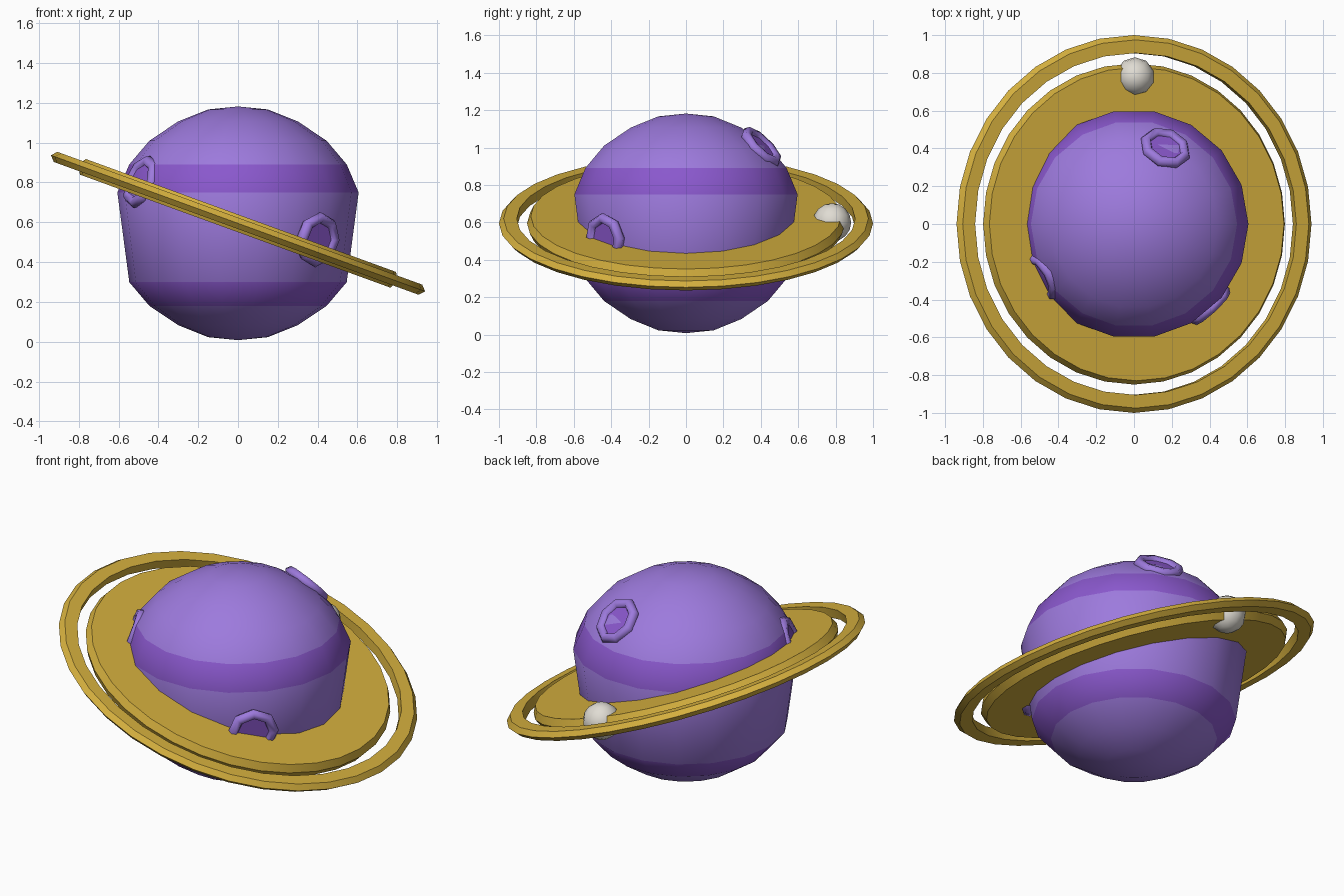
import bpy
import math
from mathutils import Vector

cube = bpy.data.objects.get("Cube")
if cube:
    bpy.data.objects.remove(cube, do_unlink=True)


def material(name, rgb):
    linear = [((c / 255 + 0.055) / 1.055) ** 2.4 for c in rgb] + [1]
    mat = bpy.data.materials.new(name)
    mat.use_nodes = True
    mat.diffuse_color = linear
    bsdf = next(n for n in mat.node_tree.nodes if n.type == "BSDF_PRINCIPLED")
    bsdf.inputs["Base Color"].default_value = linear
    bsdf.inputs["Roughness"].default_value = 0.8
    return mat


lilac = material("light purple", (157, 122, 221))
violet = material("deep purple", (138, 88, 205))
gold = material("gold", (212, 175, 62))
white = material("warm white", (224, 220, 211))

CENTER = Vector((0, 0, 0.595))
TILT = math.radians(20)


def smooth(obj, degrees):
    bpy.ops.object.select_all(action="DESELECT")
    obj.select_set(True)
    bpy.context.view_layer.objects.active = obj
    bpy.ops.object.shade_smooth_by_angle(angle=math.radians(degrees))


def lathe(name, profile, sides, mats, closed=False):
    """Revolve (radius, height) points, listed so that faces point outward."""
    verts, rings, faces = [], [], []
    for r, z in profile:
        count = sides if r > 0 else 1
        rings.append([len(verts) + i % count for i in range(sides)])
        for i in range(count):
            a = math.tau * i / sides
            verts.append((r * math.cos(a), r * math.sin(a), z))
    pairs = list(zip(rings, rings[1:]))
    if closed:
        pairs.append((rings[-1], rings[0]))
    for up, low in pairs:
        for i in range(sides):
            j = (i + 1) % sides
            loop = [up[i], low[i], low[j], up[j]]
            faces.append(list(dict.fromkeys(loop)))
    mesh = bpy.data.meshes.new(name)
    mesh.from_pydata(verts, [], faces)
    for mat in mats:
        mesh.materials.append(mat)
    obj = bpy.data.objects.new(name, mesh)
    bpy.context.collection.objects.link(obj)
    obj.location = CENTER
    return obj


# Planet body with a dark band above and below its straight waist
upper = [(0, 0.587), (0.15, 0.572), (0.30, 0.512), (0.445, 0.415),
         (0.546, 0.296), (0.606, 0.155)]
lower = [(r, -z) for r, z in reversed(upper[:-1])]
planet = lathe("planet", upper + lower, 18, [lilac, violet])
for face in planet.data.polygons:
    height = face.center.z
    face.material_index = int(0.18 < height < 0.29 or -0.41 < height < -0.30)
smooth(planet, 40)

# Tilted inner disc and outer ring, each with a pointed outer rim
for name, inner, outer, bevel, half in (("inner_disc", 0.48, 0.85, 0.02, 0.042),
                                        ("outer_ring", 0.905, 1.0, 0.025, 0.027)):
    section = [(inner, half), (outer - bevel, half), (outer, 0),
               (outer - bevel, -half), (inner, -half)]
    ring = lathe(name, section, 32, [gold], closed=True)
    ring.rotation_euler.y = TILT
    smooth(ring, 30)

# Craters: raised rim with a dark floor
spots = {"back": (0.165, 0.40, 0.405),
         "front_left": (0.39, -0.42, -0.08),
         "front_right": (-0.49, -0.28, 0.21)}
for label, spot in spots.items():
    out = Vector(spot).normalized()
    turn = out.to_track_quat("Z", "Y").to_euler()
    bpy.ops.mesh.primitive_torus_add(
        major_radius=0.11, minor_radius=0.03, major_segments=8, minor_segments=6,
        location=CENTER + out * 0.595, rotation=turn)
    rim = bpy.context.object
    rim.name = "crater_rim_" + label
    rim.data.materials.append(lilac)
    smooth(rim, 70)
    bpy.ops.mesh.primitive_cylinder_add(
        vertices=8, radius=0.105, depth=0.009,
        location=CENTER + out * 0.598, rotation=turn)
    floor = bpy.context.object
    floor.name = "crater_floor_" + label
    floor.data.materials.append(violet)

# Small moon sitting in the disc at the back
bpy.ops.mesh.primitive_uv_sphere_add(segments=10, ring_count=8, radius=0.103,
                                     location=(0.005, 0.78, 0.6))
moon = bpy.context.object
moon.name = "moon"
moon.data.materials.append(white)
smooth(moon, 60)
